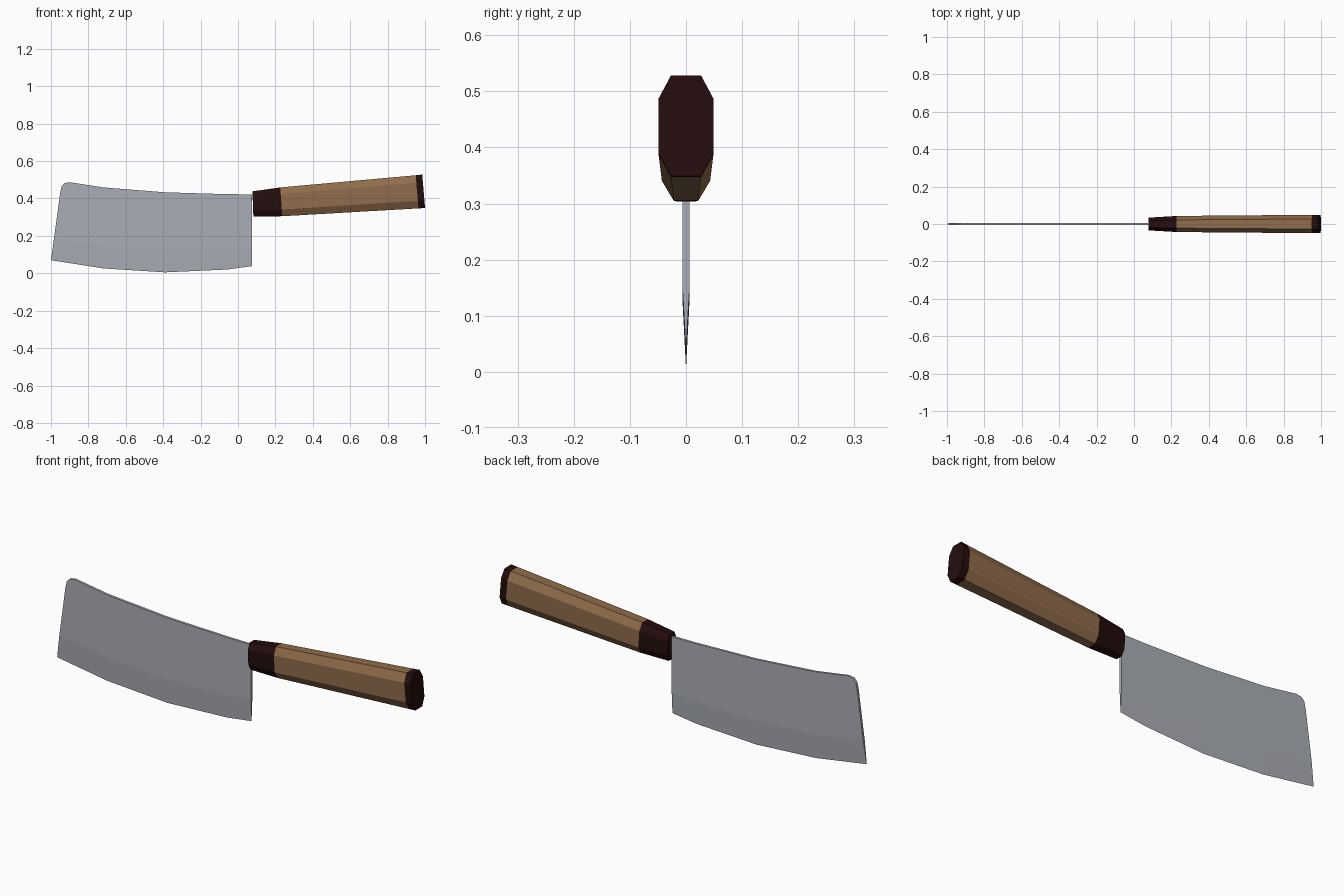
import bpy, bmesh
from mathutils import Vector

if "Cube" in bpy.data.objects:
    bpy.data.objects.remove(bpy.data.objects["Cube"], do_unlink=True)


def material(name, rgb):
    mat = bpy.data.materials.new(name)
    mat.use_nodes = True
    mat.diffuse_color = (*rgb, 1)
    mat.node_tree.nodes["Principled BSDF"].inputs["Base Color"].default_value = (*rgb, 1)
    return mat


steel = material("steel grey", (0.40, 0.42, 0.46))
wood = material("brown wood", (0.28, 0.15, 0.07))
dark = material("dark wood", (0.018, 0.004, 0.004))


def finish(bm, name, mat):
    bmesh.ops.recalc_face_normals(bm, faces=bm.faces[:])
    mesh = bpy.data.meshes.new(name)
    bm.to_mesh(mesh)
    bm.free()
    mesh.materials.append(mat)
    obj = bpy.data.objects.new(name, mesh)
    bpy.context.collection.objects.link(obj)
    return obj


# Blade: cutting edge, bevel line and spine outline, tip to heel
EDGE = [(-1, .07), (-.72, .026), (-.39, .005), (-.06, .02), (.075, .038)]
BEVEL = [(-.984, .185), (-.71, .145), (-.39, .125), (-.06, .135), (.075, .148)]
SPINE = [(-.95, .435), (-.943, .465), (-.928, .482), (-.9, .487),
         (-.72, .459), (-.39, .433), (-.06, .423), (.075, .422)]
HALF = 0.0062

bm = bmesh.new()


def row(points, y):
    return [bm.verts.new((x, y, z)) for x, z in points]


edge = row(EDGE, 0)
sides = []
for y in (-HALF, HALF):
    bevel, spine = row(BEVEL, y), row(SPINE, y)
    sides.append((bevel, spine))
    bm.faces.new(bevel + spine[::-1])
    for i in range(len(edge) - 1):
        bm.faces.new((edge[i], edge[i + 1], bevel[i + 1], bevel[i]))
(bev_a, spi_a), (bev_b, spi_b) = sides
for i in range(len(spi_a) - 1):
    bm.faces.new((spi_a[i], spi_a[i + 1], spi_b[i + 1], spi_b[i]))
for end in (0, -1):
    bm.faces.new((edge[end], bev_a[end], spi_a[end], spi_b[end], bev_b[end]))
finish(bm, "blade", steel)

# Handle: octagonal stations (top xz, bottom xz, half width, flat half width)
STATIONS = [
    ((.077, .438), (.082, .304), .034, .018),
    ((.226, .459), (.236, .305), .043, .022),
    ((.950, .524), (.965, .347), .049, .027),
    ((.985, .528), (1.0, .349), .049, .027),
]


def octagon(bm, station):
    (tx, tz), (bx, bz), wide, flat = station
    top, bottom = Vector((tx, 0, tz)), Vector((bx, 0, bz))
    right = [(flat, 0), (wide, .23), (wide, .77), (flat, 1)]
    ring = right + [(-w, t) for w, t in reversed(right)]
    return [bm.verts.new(top.lerp(bottom, t) + Vector((0, w, 0))) for w, t in ring]


parts = [("ferrule", dark), ("grip", wood), ("end_cap", dark)]
for (name, mat), first, second in zip(parts, STATIONS, STATIONS[1:]):
    bm = bmesh.new()
    a, b = octagon(bm, first), octagon(bm, second)
    for i in range(len(a)):
        j = (i + 1) % len(a)
        bm.faces.new((a[i], a[j], b[j], b[i]))
    bm.faces.new(a)
    bm.faces.new(b)
    finish(bm, name, mat)
